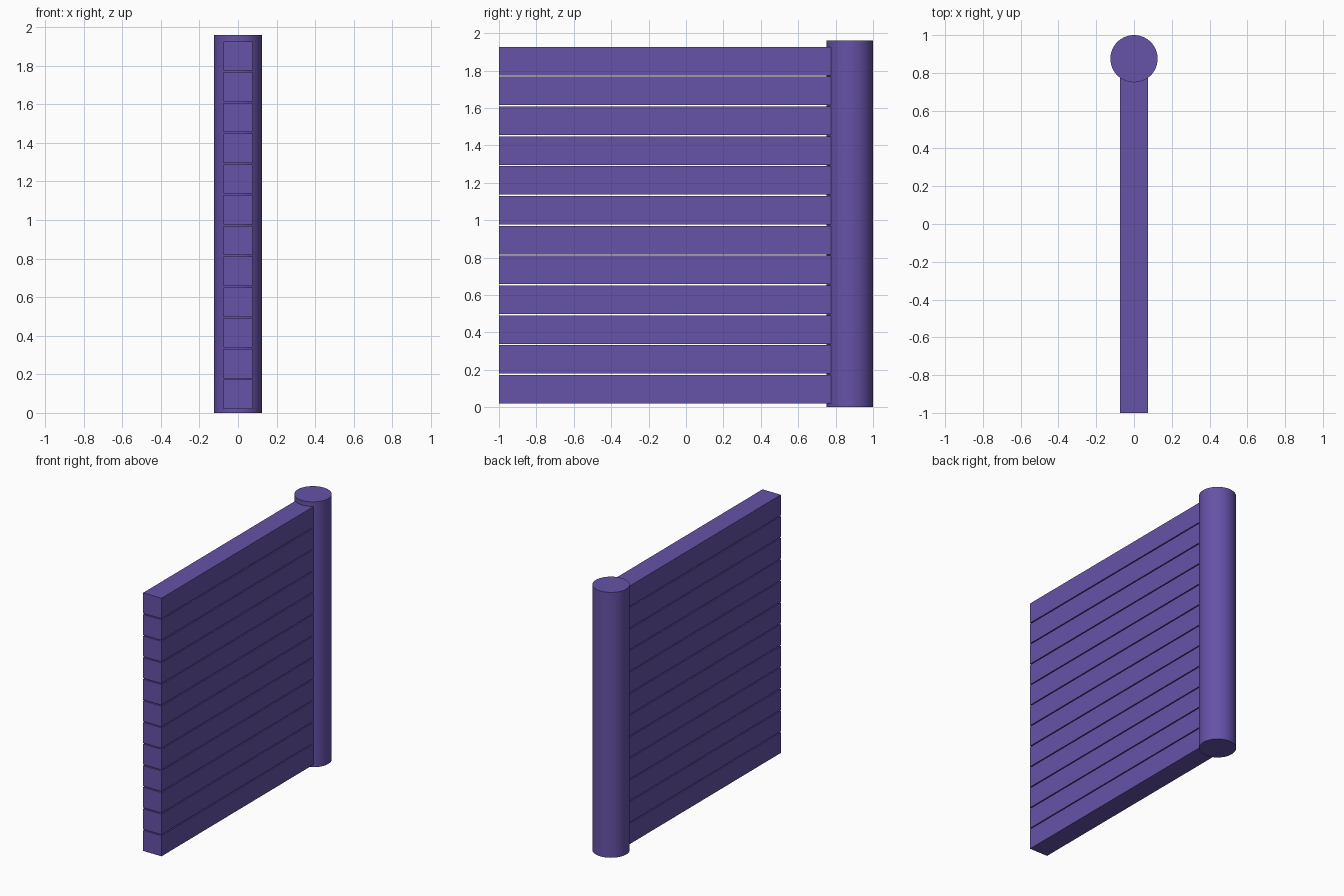
import bpy
from math import radians

if "Cube" in bpy.data.objects:
    bpy.data.objects.remove(bpy.data.objects["Cube"])

mat = bpy.data.materials.new("purple_paint")
mat.diffuse_color = (0.133, 0.084, 0.39, 1)
mat.use_nodes = True
mat.node_tree.nodes["Principled BSDF"].inputs["Base Color"].default_value = mat.diffuse_color

HEIGHT, RADIUS, POST_Y = 1.96, 0.125, 0.875
PLANKS, PLANK_H, PITCH, BASE = 12, 0.152, 0.1595, 0.02
Y0, Y1, THICK = -1.0, 0.82, 0.15


def finish(name):
    obj = bpy.context.object
    obj.name = name
    obj.data.materials.append(mat)
    bpy.ops.object.transform_apply(location=False, rotation=False, scale=True)
    return obj


# Round post at the back end
bpy.ops.mesh.primitive_cylinder_add(vertices=64, radius=RADIUS, depth=HEIGHT,
                                    location=(0, POST_Y, HEIGHT / 2))
finish("post")
bpy.ops.object.shade_smooth_by_angle(angle=radians(30))

# Stacked horizontal planks, their ends let into the post
for i in range(PLANKS):
    z = BASE + i * PITCH + PLANK_H / 2
    bpy.ops.mesh.primitive_cube_add(size=1, location=(0, (Y0 + Y1) / 2, z))
    bpy.context.object.scale = (THICK, Y1 - Y0, PLANK_H)
    finish(f"plank_{i + 1}")
